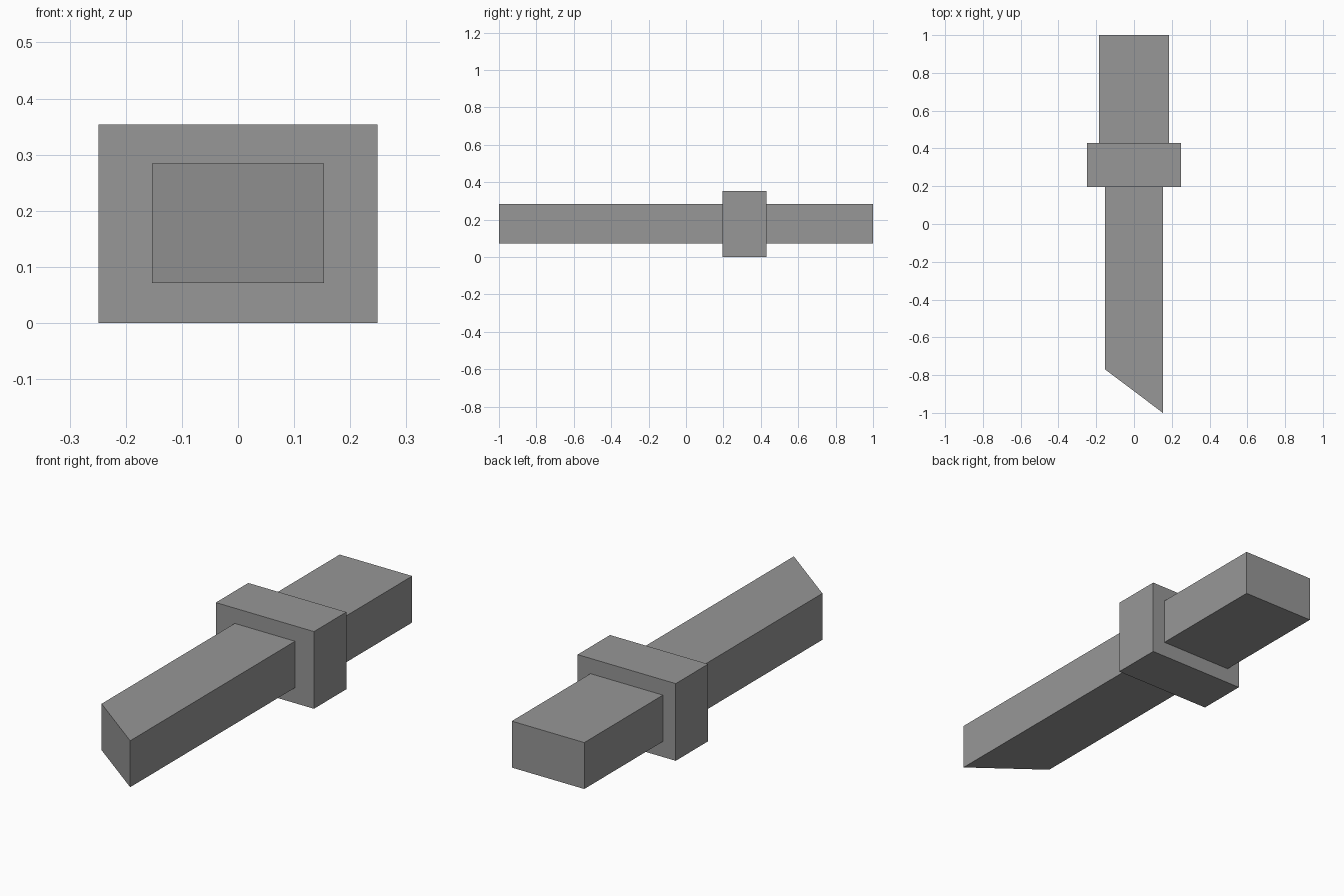
import bpy
import bmesh

cube = bpy.data.objects.get("Cube")
if cube:
    bpy.data.objects.remove(cube, do_unlink=True)

# Single grey colour
GREY = (0.31, 0.31, 0.31, 1.0)
grey = bpy.data.materials.new("plain grey")
grey.use_nodes = True
grey.diffuse_color = GREY
grey.node_tree.nodes["Principled BSDF"].inputs["Base Color"].default_value = GREY


def prism(name, outline, bottom, top):
    """Extrude a plan outline upward into a closed solid."""
    bm = bmesh.new()
    base = bm.faces.new([bm.verts.new((x, y, bottom)) for x, y in outline])
    result = bmesh.ops.extrude_face_region(bm, geom=[base], use_keep_orig=True)
    for v in result["geom"]:
        if isinstance(v, bmesh.types.BMVert):
            v.co.z = top
    bmesh.ops.recalc_face_normals(bm, faces=bm.faces)
    mesh = bpy.data.meshes.new(name)
    bm.to_mesh(mesh)
    bm.free()
    mesh.materials.append(grey)
    obj = bpy.data.objects.new(name, mesh)
    bpy.context.collection.objects.link(obj)
    return obj


def block(name, half_width, front, back, bottom, top):
    outline = [(-half_width, front), (half_width, front),
               (half_width, back), (-half_width, back)]
    return prism(name, outline, bottom, top)


GUARD_FRONT, GUARD_BACK = 0.195, 0.43
BAR_BOTTOM, BAR_TOP = 0.071, 0.284

# Blade with a slanted tip
prism("blade",
      [(-0.153, -0.77), (0.153, -1.0), (0.153, GUARD_FRONT), (-0.153, GUARD_FRONT)],
      BAR_BOTTOM, BAR_TOP)

# Wide guard block
block("guard", 0.249, GUARD_FRONT, GUARD_BACK, 0.0, 0.354)

# Grip behind the guard
block("grip", 0.184, GUARD_BACK, 1.0, BAR_BOTTOM, BAR_TOP)
